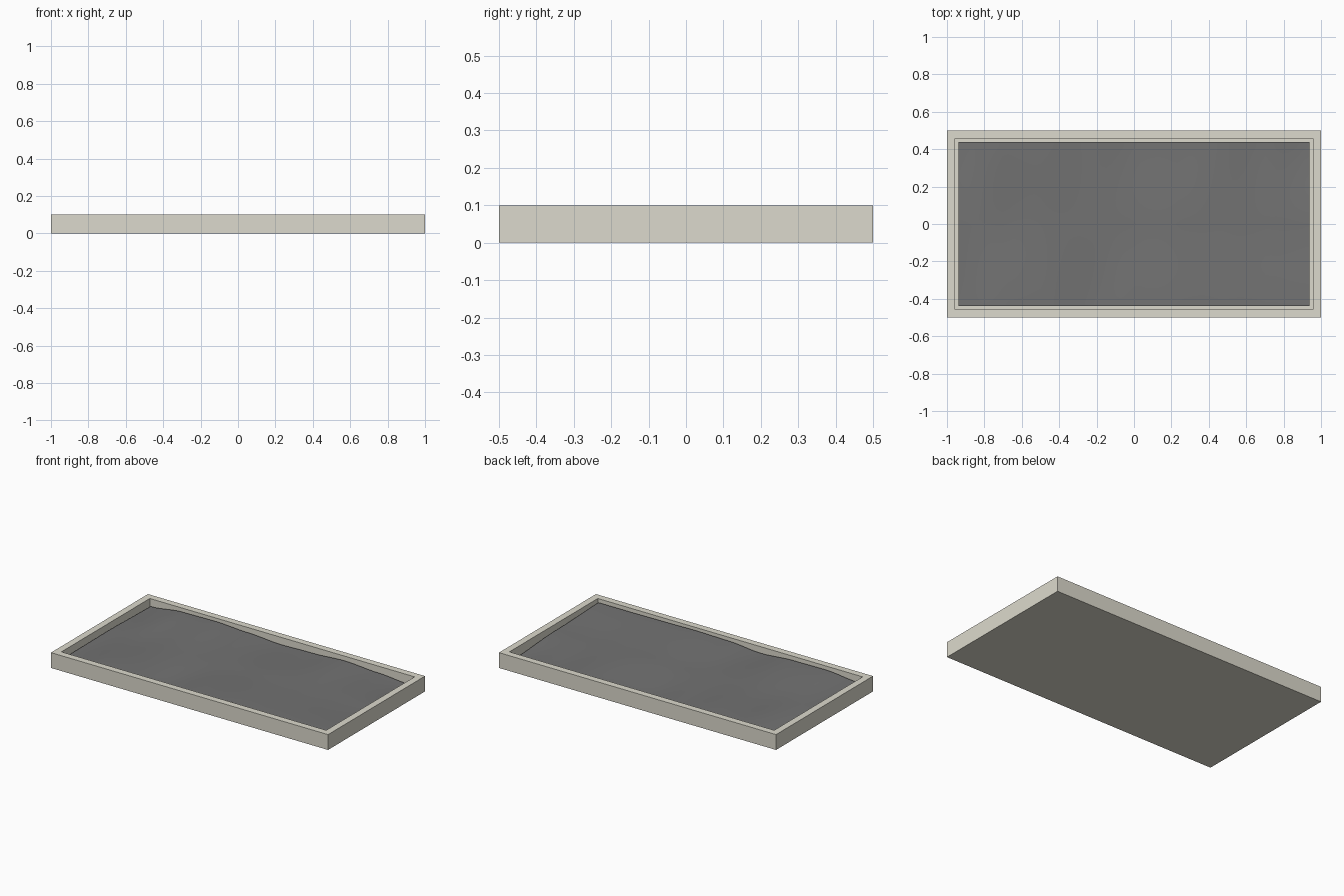
import bpy, bmesh, math

if "Cube" in bpy.data.objects:
    bpy.data.objects.remove(bpy.data.objects["Cube"])

W, D, H, RIM, FLOOR = 2.0, 1.0, 0.1, 0.0625, 0.03


def finish(name, bm, color):
    mesh = bpy.data.meshes.new(name)
    bm.to_mesh(mesh)
    bm.free()
    obj = bpy.data.objects.new(name, mesh)
    bpy.context.collection.objects.link(obj)
    mat = bpy.data.materials.new(name + "_material")
    mat.diffuse_color = color
    mat.use_nodes = True
    mat.node_tree.nodes["Principled BSDF"].inputs["Base Color"].default_value = mat.diffuse_color
    mesh.materials.append(mat)
    return obj


# Tray: slab with an inset, sunken top
bm = bmesh.new()
bmesh.ops.create_cube(bm, size=1)
for v in bm.verts:
    v.co = (v.co.x * W, v.co.y * D, (v.co.z + 0.5) * H)
top = max(bm.faces, key=lambda f: f.calc_center_median().z)
bmesh.ops.inset_region(bm, faces=[top], thickness=RIM)
ext = bmesh.ops.extrude_discrete_faces(bm, faces=[top])["faces"]
for v in ext[0].verts:
    v.co.z = FLOOR
bmesh.ops.recalc_face_normals(bm, faces=bm.faces)
finish("tray", bm, (0.72, 0.70, 0.61, 1))

# Soil: gently rolling surface, heights blended from front, middle and back rows
ROWS = [
    [.065, .085, .083, .068, .086, .090, .087, .085, .085],
    [.068, .072, .080, .076, .074, .080, .078, .074, .072],
    [.060, .085, .088, .077, .063, .068, .080, .066, .050],
]


def blend(vals, t):
    t *= len(vals) - 1
    i = min(int(t), len(vals) - 2)
    s = t - i
    s = s * s * (3 - 2 * s)
    return vals[i] * (1 - s) + vals[i + 1] * s


IW, ID = W - 2 * RIM, D - 2 * RIM
bm = bmesh.new()
bmesh.ops.create_grid(bm, x_segments=64, y_segments=32, size=0.5)
for v in bm.verts:
    u, w = min(max(v.co.x + 0.5, 0), 1), min(max(v.co.y + 0.5, 0), 1)
    v.co = (v.co.x * IW, v.co.y * ID, blend([blend(r, u) for r in ROWS], w))
for f in bm.faces:
    f.smooth = True
finish("soil", bm, (0.17, 0.17, 0.17, 1))
